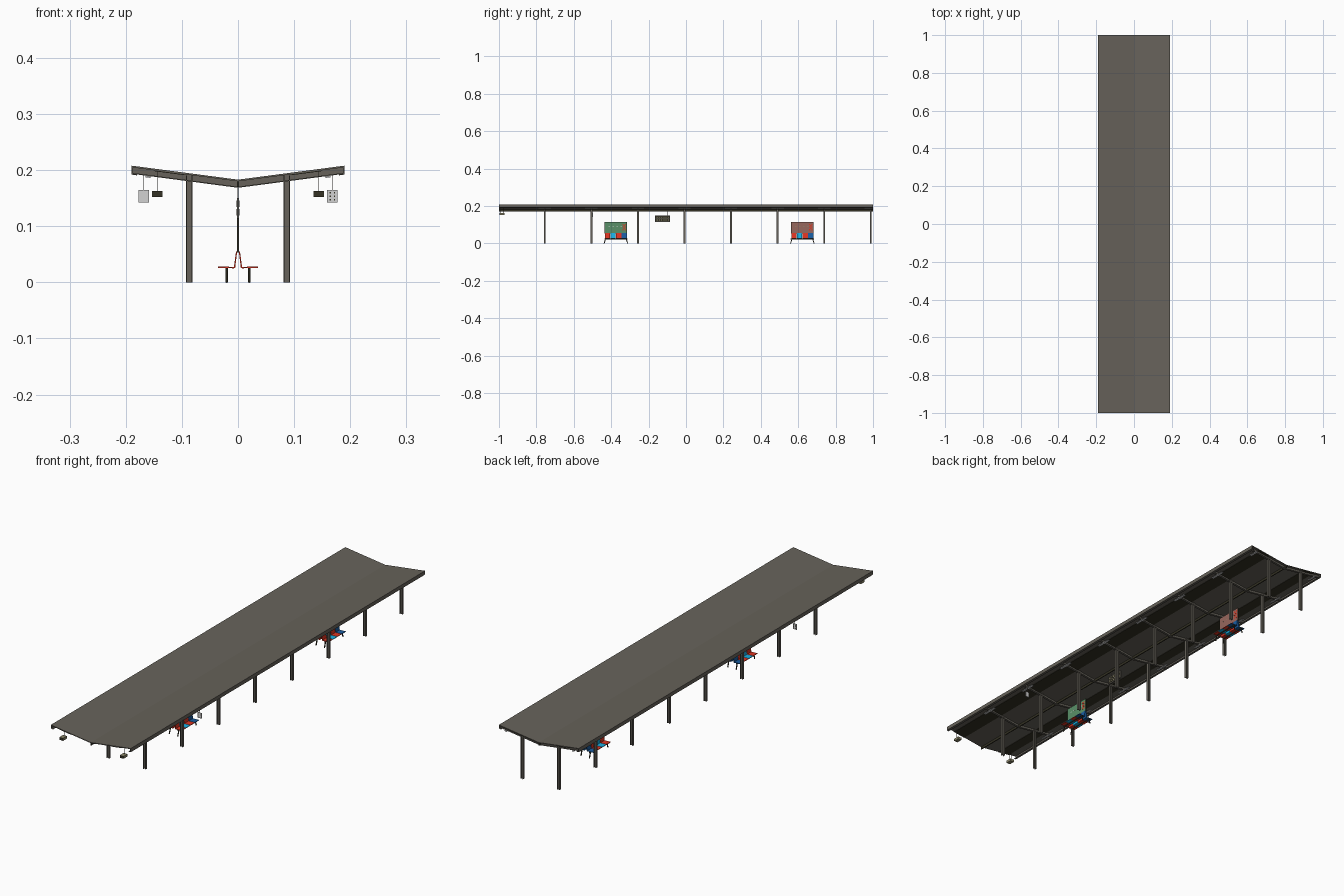
import bpy, bmesh, math
from mathutils import Vector

if "Cube" in bpy.data.objects:
    bpy.data.objects.remove(bpy.data.objects["Cube"])


def material(name, r, g, b):
    m = bpy.data.materials.new(name)
    m.diffuse_color = (r, g, b, 1)
    m.use_nodes = True
    m.node_tree.nodes["Principled BSDF"].inputs["Base Color"].default_value = m.diffuse_color
    return m


STEEL = material("warm grey steel", 0.135, 0.124, 0.103)
DARK = material("dark olive", 0.035, 0.032, 0.018)
PALE = material("pale grey", 0.65, 0.65, 0.65)
RED = material("seat red", 0.75, 0.035, 0.015)
CYAN = material("seat cyan", 0.01, 0.45, 0.8)
BLUE = material("seat blue", 0.01, 0.11, 0.36)
GREEN = material("board green", 0.10, 0.28, 0.14)
PINK = material("board dusty pink", 0.31, 0.135, 0.11)
BEIGE = material("sign beige", 0.27, 0.25, 0.15)


def finish(name, bm, mat):
    bmesh.ops.recalc_face_normals(bm, faces=bm.faces)
    me = bpy.data.meshes.new(name)
    bm.to_mesh(me)
    bm.free()
    me.materials.append(mat)
    ob = bpy.data.objects.new(name, me)
    bpy.context.collection.objects.link(ob)
    return ob


def extrude_y(name, profiles, ranges, mat):
    """Extrude x-z outlines along y, once for every y range."""
    bm = bmesh.new()
    for pts in profiles:
        for y0, y1 in ranges:
            f = bm.faces.new([bm.verts.new((x, y0, z)) for x, z in pts])
            # keep the first cap: copy it, then extrude the copy
            cap = bmesh.ops.duplicate(bm, geom=[f])["geom"]
            cap = [g for g in cap if isinstance(g, bmesh.types.BMFace)]
            new = bmesh.ops.extrude_face_region(bm, geom=cap)["geom"]
            vs = [v for v in new if isinstance(v, bmesh.types.BMVert)]
            bmesh.ops.translate(bm, vec=(0, y1 - y0, 0), verts=vs)
            bmesh.ops.delete(bm, geom=[c for c in cap if c.is_valid], context='FACES_ONLY')
    bmesh.ops.remove_doubles(bm, verts=bm.verts, dist=1e-6)
    return finish(name, bm, mat)


def boxes(name, items, mat):
    """Boxes given as (x0, x1, y0, y1, z0, z1)."""
    bm = bmesh.new()
    for x0, x1, y0, y1, z0, z1 in items:
        vs = bmesh.ops.create_cube(bm, size=1)["verts"]
        bmesh.ops.scale(bm, vec=(x1 - x0, y1 - y0, z1 - z0), verts=vs)
        bmesh.ops.translate(bm, vec=((x0 + x1) / 2, (y0 + y1) / 2, (z0 + z1) / 2), verts=vs)
    return finish(name, bm, mat)


def rods(name, pairs, r, mat):
    bm = bmesh.new()
    for a, b in pairs:
        a, b = Vector(a), Vector(b)
        d = b - a
        vs = bmesh.ops.create_cone(bm, cap_ends=True, segments=6, radius1=r,
                                   radius2=r, depth=d.length)["verts"]
        bmesh.ops.rotate(bm, matrix=d.to_track_quat('Z', 'Y').to_matrix(), verts=vs)
        bmesh.ops.translate(bm, vec=(a + b) / 2, verts=vs)
    return finish(name, bm, mat)


def top(x):
    return 0.183 + 0.025 * abs(x) / 0.19


def vee(w, d0, d1):
    """V-shaped outline between two depths under the roof surface."""
    return [(-w, top(w) - d0), (0, top(0) - d0), (w, top(w) - d0),
            (w, top(w) - d1), (0, top(0) - d1), (-w, top(w) - d1)]


def strip(x0, x1, d0, d1):
    """The same outline on both slopes."""
    return [[(s * x0, top(x0) - d0), (s * x1, top(x1) - d0),
             (s * x1, top(x1) - d1), (s * x0, top(x0) - d1)] for s in (-1, 1)]


FULL = [(-1, 1)]
COLS = [-0.755 + 0.249 * i for i in range(8)]

# roof sheet, edge channels, purlins
extrude_y("roof_sheet", [vee(0.19, 0, 0.003)], FULL, STEEL)
extrude_y("edge_channel", strip(0.187, 0.19, 0.001, 0.016)
          + strip(0.18, 0.19, 0.014, 0.016), FULL, STEEL)
extrude_y("ceiling_strip", strip(0.095, 0.15, 0.0025, 0.0045), FULL, DARK)
extrude_y("ridge_beam", [[(-0.002, 0.182), (0.002, 0.182), (0.002, 0.17), (-0.002, 0.17)]],
          FULL, DARK)

# rafters with flanges
extrude_y("rafter_web", [vee(0.187, 0.002, 0.014)], [(y - 0.001, y + 0.001) for y in COLS], STEEL)
extrude_y("rafter_flange", [vee(0.187, 0.0125, 0.0145)], [(y - 0.005, y + 0.005) for y in COLS], STEEL)

# H-section columns
cols = []
for y in COLS:
    for s in (-0.087, 0.087):
        cols += [(s - 0.006, s - 0.004, y - 0.005, y + 0.005, 0, 0.19),
                 (s + 0.004, s + 0.006, y - 0.005, y + 0.005, 0, 0.19),
                 (s - 0.005, s + 0.005, y - 0.001, y + 0.001, 0, 0.19)]
boxes("column", cols, STEEL)

# slim lights under the rafter ends
extrude_y("slim_light", strip(0.156, 0.165, 0.0145, 0.0175),
          [(y - 0.033, min(y + 0.033, 0.998)) for y in COLS], PALE)

# two double-sided benches with an information board between them
SEATS = (RED, CYAN, RED, BLUE)
for n, (yc, mat) in enumerate(((-0.375, GREEN), (0.622, PINK))):
    for i, c in enumerate(SEATS):
        y0 = yc - 0.06 + i * 0.03
        pr = []
        for s in (-1, 1):
            pr += [[(s * x, z) for x, z in ((0.007, 0.025), (0.036, 0.026),
                                            (0.036, 0.0285), (0.007, 0.0275))],
                   [(s * x, z) for x, z in ((0.005, 0.026), (0.0075, 0.026),
                                            (0.0035, 0.055), (0.0015, 0.055))]]
        extrude_y(f"seat_{n}_{i}", pr, [(y0 + 0.001, y0 + 0.029)], c)
    legs = []
    for s in (-1, 1):
        for e in (-1, 1):
            legs.append(((s * 0.02, yc + e * 0.063, 0), (s * 0.02, yc + e * 0.055, 0.025)))
        legs.append(((s * 0.02, yc - 0.062, 0.0235), (s * 0.02, yc + 0.062, 0.0235)))
    rods(f"bench_leg_{n}", legs, 0.0024, DARK)
    boxes(f"information_board_{n}", [(-0.0015, 0.0015, yc - 0.058, yc + 0.058, 0.053, 0.114)], mat)
    boxes(f"board_end_post_{n}", [(-0.0016, 0.0016, yc + e * 0.059 - 0.0012, yc + e * 0.059 + 0.0012,
                                   0.053, 0.1145) for e in (-1, 1)], DARK)
    # small notices, and a checked red notice at the far end of the board
    boxes(f"board_notice_{n}", [(-0.002, 0.002, yc - 0.04 + k * 0.022, yc - 0.032 + k * 0.022,
                                 0.088, 0.091) for k in range(4)], PALE if n == 0 else BEIGE)
    boxes(f"board_red_check_{n}", [(-0.002, 0.002, yc + 0.036 + a * 0.006, yc + 0.042 + a * 0.006,
                                    0.07 + b * 0.007, 0.077 + b * 0.007)
                                   for a in range(3) for b in range(5) if (a + b) % 2 == 0], RED)

# central hanging display
boxes("hanging_display_frame", [(-0.002, 0.002, -0.165, -0.085, 0.115, 0.15)], STEEL)
boxes("hanging_display_screen", [(-0.0025, 0.0025, -0.162, -0.088, z, z + 0.012)
                                 for z in (0.119, 0.134)], DARK)
boxes("display_lamp", [(-0.003, 0.003, -0.157 + k * 0.012, -0.151 + k * 0.012, z, z + 0.004)
                       for k in range(6) for z in (0.123, 0.138)], BEIGE)
rods("display_hanger", [((0, y, 0.149), (0, y, 0.175)) for y in (-0.15, -0.1)], 0.001, STEEL)

# small boxes hung at the front end, and square plates near the second column
for s, side in ((-1, "left"), (1, "right")):
    x = s * 0.144
    boxes(f"end_box_{side}", [(x - 0.009, x + 0.009, -0.995, -0.97, 0.152, 0.163)], BEIGE)
    boxes(f"end_box_face_{side}", [(x - 0.0085, x + 0.0085, -0.9965, -0.9945, 0.1525, 0.1625)], DARK)
    rods(f"end_box_hanger_{side}", [((x, y, 0.162), (x, y, 0.2)) for y in (-0.99, -0.975)],
         0.0008, STEEL)
    x, y = s * 0.168, -0.5
    boxes(f"square_plate_{side}", [(x - 0.009, x + 0.009, y - 0.0015, y + 0.0015, 0.142, 0.165)], PALE)
    boxes(f"plate_dot_{side}", [(x + dx - 0.0013, x + dx + 0.0013, y - s * 0.0015 - 0.0004,
                                 y - s * 0.0015 + 0.0004, z, z + 0.0026)
                                for dx in (-0.004, 0.004) for z in (0.146, 0.152, 0.158)], DARK)
    rods(f"plate_hanger_{side}", [((x, y, 0.164), (x, y, 0.202))], 0.0008, STEEL)
